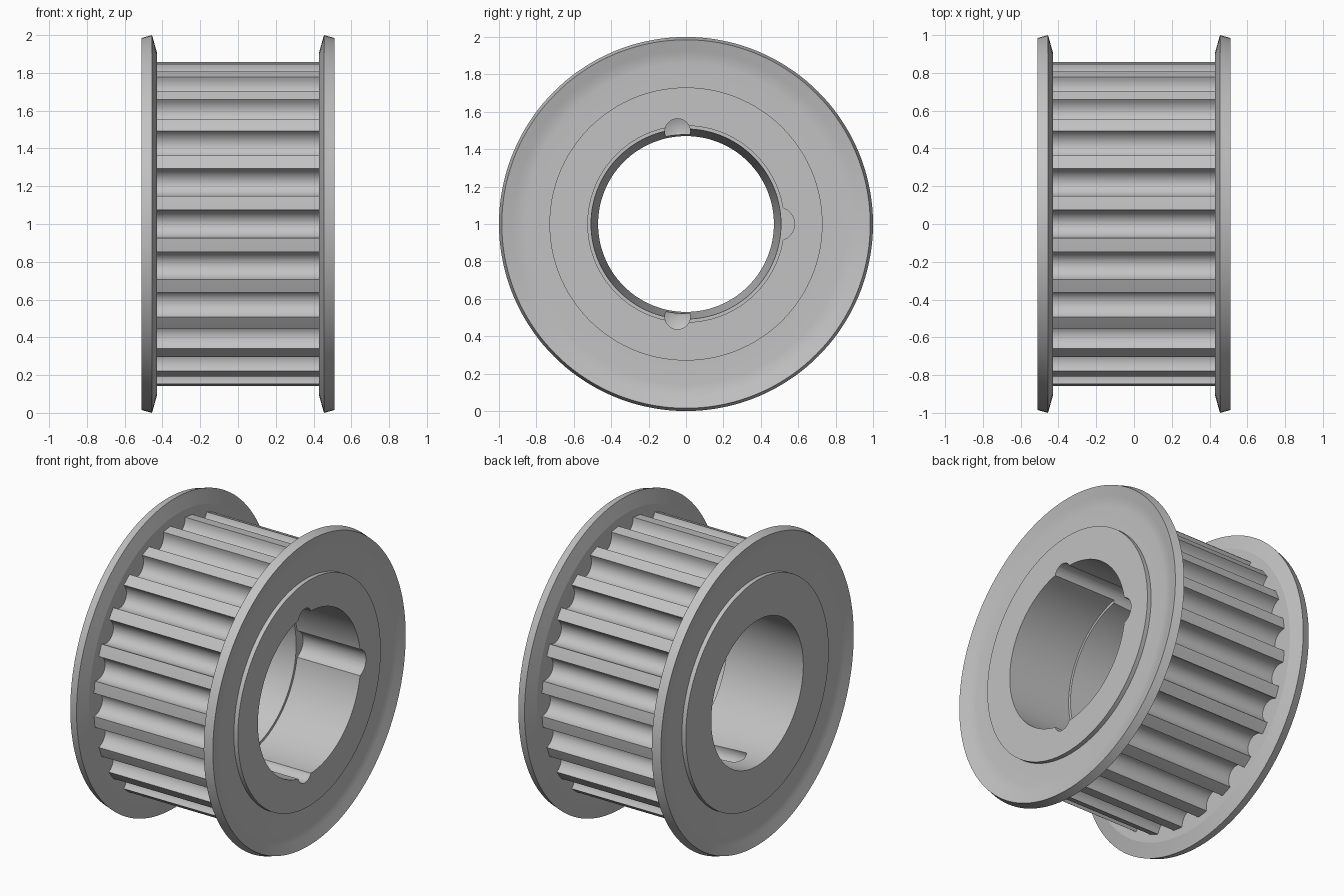
import bpy, bmesh, math
from mathutils import Matrix, Vector

cube = bpy.data.objects.get("Cube")
if cube:
    bpy.data.objects.remove(cube, do_unlink=True)

steel = bpy.data.materials.new("plain grey steel")
steel.use_nodes = True
grey = (0.54, 0.54, 0.54, 1)
steel.diffuse_color = grey
steel.node_tree.nodes["Principled BSDF"].inputs["Base Color"].default_value = grey

CENTRE_Z = 1.0
END = 0.51        # half length of the hub
INNER = 0.43      # half width of the toothed face
TEETH = 24
TIP = 0.86


def finish(bm, name):
    bmesh.ops.recalc_face_normals(bm, faces=bm.faces)
    mesh = bpy.data.meshes.new(name)
    bm.to_mesh(mesh)
    bm.free()
    mesh.materials.append(steel)
    obj = bpy.data.objects.new(name, mesh)
    bpy.context.collection.objects.link(obj)
    return obj


def activate(obj):
    bpy.ops.object.select_all(action='DESELECT')
    obj.select_set(True)
    bpy.context.view_layer.objects.active = obj


def smooth(obj, degrees=28):
    activate(obj)
    bpy.ops.object.shade_smooth_by_angle(angle=math.radians(degrees))


def ring_solid(name, angles, section_at):
    """Closed ring about the x axis; section_at(i) gives (x, radius) points."""
    bm = bmesh.new()
    rings = []
    for i, a in enumerate(angles):
        rings.append([bm.verts.new((x, r * math.cos(a), CENTRE_Z + r * math.sin(a)))
                      for x, r in section_at(i)])
    for i, ring in enumerate(rings):
        after = rings[(i + 1) % len(rings)]
        for j in range(len(ring)):
            k = (j + 1) % len(ring)
            bm.faces.new((ring[j], ring[k], after[k], after[j]))
    return finish(bm, name)


def lathe(name, section, steps=144):
    angles = [math.tau * i / steps for i in range(steps)]
    return ring_solid(name, angles, lambda i: section)


def drill(name, y, z, radius, x_end, tip):
    """Round cutter entering from the +x end, with an optional pointed tip."""
    bm = bmesh.new()
    x_start = END + 0.1
    place = (Matrix.Translation(((x_start + x_end) / 2, y, CENTRE_Z + z))
             @ Matrix.Rotation(math.pi / 2, 4, 'Y'))
    bmesh.ops.create_cone(bm, cap_ends=True, segments=40, radius1=radius,
                          radius2=radius, depth=x_start - x_end, matrix=place)
    if tip:
        bm.faces.ensure_lookup_table()
        cap = min(bm.faces, key=lambda f: f.calc_center_median().x)
        poked = bmesh.ops.poke(bm, faces=[cap])
        for v in poked["verts"]:
            v.co += Vector((-tip, 0, 0))
    cutter = finish(bm, name)
    cutter.hide_render = True
    return cutter


# Hub with a straight counterbore, a small step and a tapered bore
hub = lathe("hub", [(END, 0.73), (END, 0.525), (0.06, 0.525),
                    (0.06, 0.508), (-END, 0.47), (-END, 0.73)])

# Two long screw holes and one short blind hole break into the bore
cutters = [drill("upper_hole_cutter", -0.045, 0.495, 0.068, -0.36, 0.03),
           drill("lower_hole_cutter", -0.045, -0.495, 0.068, -0.36, 0.03),
           drill("side_hole_cutter", 0.49, 0.0, 0.09, 0.06, 0)]
activate(hub)
for cutter in cutters:
    mod = hub.modifiers.new(cutter.name, 'BOOLEAN')
    mod.operation = 'DIFFERENCE'
    mod.solver = 'EXACT'
    mod.object = cutter
    bpy.ops.object.modifier_apply(modifier=mod.name)
for cutter in cutters:
    bpy.data.objects.remove(cutter, do_unlink=True)
smooth(hub)

# Toothed rim: round-bottomed grooves between narrow flat-topped teeth
outline = []
half_groove = math.radians(5)
half_width = TIP * math.sin(half_groove)
top = TIP * math.cos(half_groove)
STEPS = 14
for t in range(TEETH):
    middle = math.tau * t / TEETH
    for s in range(STEPS + 1):
        a = math.pi * s / STEPS
        across = -half_width * math.cos(a)
        up = top - 0.085 * math.sin(a)
        outline.append((middle + math.atan2(across, up), math.hypot(across, up)))
    outline.append((middle + math.pi / TEETH, TIP))
rim = ring_solid("toothed_rim", [a for a, r in outline],
                 lambda i: [(-INNER, outline[i][1]), (INNER, outline[i][1]),
                            (INNER, 0.7), (-INNER, 0.7)])
smooth(rim)

# Dished flanges, flared outward at the edge
for side, label in ((1, "left"), (-1, "right")):
    section = [(INNER, 0.72), (INNER, 0.91), (0.455, 1.0), (END, 0.985),
               (0.493, 0.925), (0.485, 0.895), (0.482, 0.86), (0.482, 0.72)]
    flange = lathe(label + "_flange", [(side * x, r) for x, r in section])
    smooth(flange, 14)
